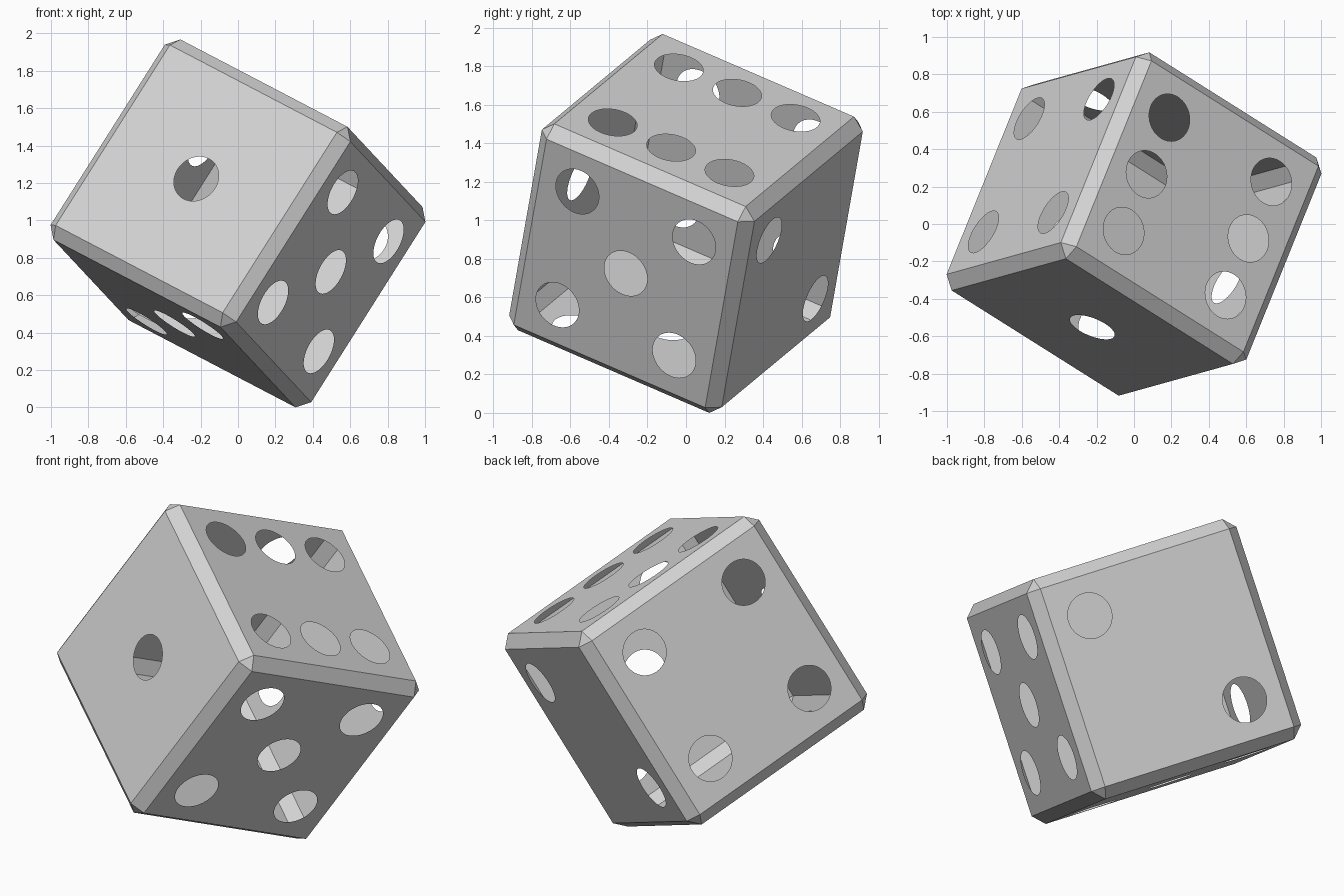
import bpy, bmesh, math
from mathutils import Vector, Matrix

if "Cube" in bpy.data.objects:
    bpy.data.objects.remove(bpy.data.objects["Cube"])

H = 0.641      # half size of the die
IN = 0.577     # half size of each flat face, inside the chamfer
PITCH = 0.352  # pip spacing
R = 0.128      # pip hole radius
SEG = 48

bm = bmesh.new()


def face(pts):
    f = bm.faces.new([bm.verts.new(p) for p in pts])
    f.normal_update()
    if f.normal.dot(f.calc_center_median()) < 0:   # always point outwards
        f.normal_flip()


def place(axis, sign, u, v):
    """Point on a side: u, v run along the two remaining axes in order."""
    p = [u, v]
    p.insert(axis, sign * H)
    return Vector(p)


def side(axis, sign, pips):
    """Flat side as a 3 x 3 grid of cells, with an open round hole per pip."""
    cuts = [-IN, -PITCH / 2, PITCH / 2, IN]
    for i in range(3):
        for j in range(3):
            u0, u1, v0, v1 = cuts[i], cuts[i + 1], cuts[j], cuts[j + 1]
            if (i - 1, j - 1) not in pips:
                face([place(axis, sign, *q) for q in
                      ((u0, v0), (u1, v0), (u1, v1), (u0, v1))])
                continue
            cu, cv = (i - 1) * PITCH, (j - 1) * PITCH
            ring = []
            for k in range(SEG + 1):
                a = 2 * math.pi * k / SEG
                c, s = math.cos(a), math.sin(a)
                m = max(abs(c), abs(s))
                ou = u0 + (u1 - u0) * (c / m + 1) / 2
                ov = v0 + (v1 - v0) * (s / m + 1) / 2
                ring.append((place(axis, sign, cu + R * c, cv + R * s),
                             place(axis, sign, ou, ov)))
            for (a0, b0), (a1, b1) in zip(ring, ring[1:]):
                face([a0, b0, b1, a1])


# Six sides with their pips
corners = {(-1, -1), (-1, 1), (1, -1), (1, 1)}
side(1, -1, {(0, 0)})
side(1, 1, {(1, 1), (-1, -1)})
side(2, -1, {(1, -1), (0, 0), (-1, 1)})
side(0, -1, corners)
side(0, 1, corners | {(0, 0)})
side(2, 1, corners | {(-1, 0), (1, 0)})

# Chamfered edges
for axis in range(3):
    for s in (-1, 1):
        for t in (-1, 1):
            pts = []
            for a, p, q in ((-IN, H, IN), (IN, H, IN), (IN, IN, H), (-IN, IN, H)):
                v = [s * p, t * q]
                v.insert(axis, a)
                pts.append(v)
            face(pts)

# Corner triangles
for x in (-1, 1):
    for y in (-1, 1):
        for z in (-1, 1):
            face([(x * H, y * IN, z * IN), (x * IN, y * H, z * IN), (x * IN, y * IN, z * H)])

bmesh.ops.remove_doubles(bm, verts=bm.verts, dist=0.0001)

# Tumbled pose, resting on its lowest corner
up = Vector((0.529, 0.147, 0.835)).normalized()
across = Vector((0.7745, -0.488, -0.405))
across = (across - up * across.dot(up)).normalized()
along = up.cross(across)
bm.transform(Matrix((across, along, up)).transposed().to_4x4())
low = min(v.co.z for v in bm.verts)
bmesh.ops.translate(bm, verts=bm.verts, vec=(0, 0, -low))

mesh = bpy.data.meshes.new("die_shell")
bm.to_mesh(mesh)
bm.free()
die = bpy.data.objects.new("die_shell", mesh)
bpy.context.collection.objects.link(die)

mat = bpy.data.materials.new("light grey")
mat.diffuse_color = (0.64, 0.64, 0.64, 1)
mat.use_nodes = True
mat.node_tree.nodes["Principled BSDF"].inputs["Base Color"].default_value = mat.diffuse_color
mesh.materials.append(mat)
